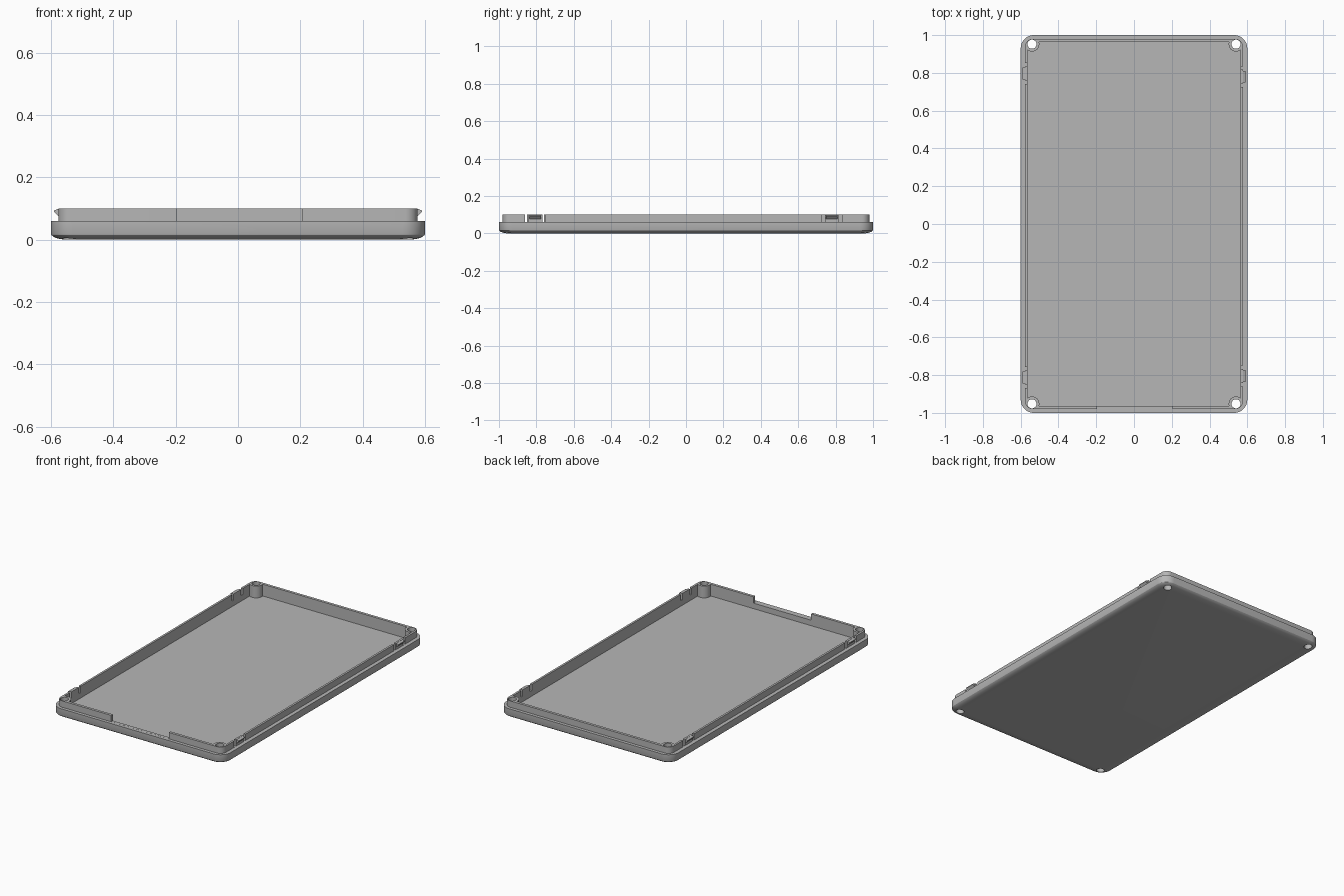
import bpy, bmesh
from math import sin, cos, pi, sqrt, atan2
from mathutils import Matrix

if "Cube" in bpy.data.objects:
    bpy.data.objects.remove(bpy.data.objects["Cube"])

N = 10                      # segments per rounded corner
LEDGE, TOP, FLOOR = 0.06, 0.1, 0.026
HX, HY = 0.54, 0.952        # screw hole centres
QUADS = [(1, 1), (-1, 1), (-1, -1), (1, -1)]

grey = bpy.data.materials.new("plain grey")
grey.diffuse_color = (0.47, 0.47, 0.47, 1)
grey.use_nodes = True
grey.node_tree.nodes["Principled BSDF"].inputs["Base Color"].default_value = grey.diffuse_color


def finish(bm, name):
    bmesh.ops.recalc_face_normals(bm, faces=bm.faces)
    me = bpy.data.meshes.new(name)
    bm.to_mesh(me)
    bm.free()
    me.materials.append(grey)
    ob = bpy.data.objects.new(name, me)
    bpy.context.collection.objects.link(ob)
    return ob


def four_corners(corner):
    """Mirror one corner's points into a full counter-clockwise outline."""
    out = []
    for sx, sy in QUADS:
        pts = [(sx * x, sy * y) for x, y in corner]
        out += pts if sx * sy > 0 else pts[::-1]
    return out


def rounded(hx, hy, r):
    return four_corners([(hx - r + r * cos(a), hy - r + r * sin(a))
                         for a in (pi / 2 * i / N for i in range(N + 1))])


def cavity(hx, hy, r):
    """Inner outline with a screw boss biting into each corner."""
    dx, dy = hx - HX, hy - HY
    a0 = atan2(-sqrt(r * r - dx * dx), dx)
    a1 = atan2(dy, -sqrt(r * r - dy * dy)) - 2 * pi
    return four_corners([(HX + r * cos(a), HY + r * sin(a))
                         for a in (a0 + (a1 - a0) * i / N for i in range(N + 1))])


def box(bm, x0, x1, y0, y1, z0, z1):
    m = Matrix.Translation(((x0 + x1) / 2, (y0 + y1) / 2, (z0 + z1) / 2)) \
        @ Matrix.Diagonal((x1 - x0, y1 - y0, z1 - z0, 1))
    bmesh.ops.create_cube(bm, size=1, matrix=m)


# Tray: rounded underside, outer wall, ledge, raised lip, cavity floor
rings = []
for i in range(7):
    a = pi / 2 * i / 6
    d = 0.055 * (1 - sin(a))
    rings.append((rounded(0.6 - d, 1 - d, 0.07 - d * 0.6), 0.02 * (1 - cos(a))))
lip = rounded(0.576, 0.98, 0.04)
inner = cavity(0.563, 0.963, 0.039)
rings += [(rounded(0.6, 1, 0.07), LEDGE), (lip, LEDGE), (lip, TOP),
          (inner, TOP), (inner, FLOOR)]
bm = bmesh.new()
loops = [[bm.verts.new((x, y, z)) for x, y in pts] for pts, z in rings]
for a, b in zip(loops, loops[1:]):
    n = len(a)
    for i in range(n):
        j = (i + 1) % n
        bm.faces.new((a[i], a[j], b[j], b[i]))
bm.faces.new(loops[0][::-1])
bm.faces.new(loops[-1])
tray = finish(bm, "tray")

# Cutters: screw holes, front notch, slits beside each clip
CLIPS = [(1, 0.78), (1, -0.805), (-1, 0.797), (-1, -0.813)]
bm = bmesh.new()
for sx, sy in QUADS:
    bmesh.ops.create_cone(bm, cap_ends=True, segments=28, radius1=0.024, radius2=0.024,
                          depth=0.4, matrix=Matrix.Translation((sx * HX, sy * HY, 0.05)))
box(bm, -0.195, 0.205, -1.02, -0.945, LEDGE + 0.0005, 0.15)
for s, y in CLIPS:
    for e in (-1, 1):
        c = y + e * 0.046
        x0, x1 = sorted((s * 0.55, s * 0.62))
        box(bm, x0, x1, c - 0.009, c + 0.009, LEDGE + 0.0005, 0.15)
cutter = finish(bm, "cutter")
cutter.hide_render = True
mod = tray.modifiers.new("cuts", 'BOOLEAN')
mod.operation = 'DIFFERENCE'
mod.solver = 'EXACT'
mod.object = cutter
bpy.context.view_layer.objects.active = tray
tray.select_set(True)
bpy.ops.object.modifier_apply(modifier=mod.name)
bpy.data.objects.remove(cutter)
bpy.ops.object.shade_smooth_by_angle(angle=0.5)

# Snap clips: wedge ridges on the long sides of the lip
for k, (s, y) in enumerate(CLIPS):
    bm = bmesh.new()
    prof = [(0.57, 0.099), (0.577, 0.099), (0.59, 0.094), (0.59, 0.09),
            (0.577, 0.076), (0.57, 0.076)]
    ends = [[bm.verts.new((s * x, y + e * 0.031, z)) for x, z in prof] for e in (-1, 1)]
    for i in range(len(prof)):
        j = (i + 1) % len(prof)
        bm.faces.new((ends[0][i], ends[0][j], ends[1][j], ends[1][i]))
    bm.faces.new(ends[0])
    bm.faces.new(ends[1])
    finish(bm, "snap_clip_%d" % (k + 1))
